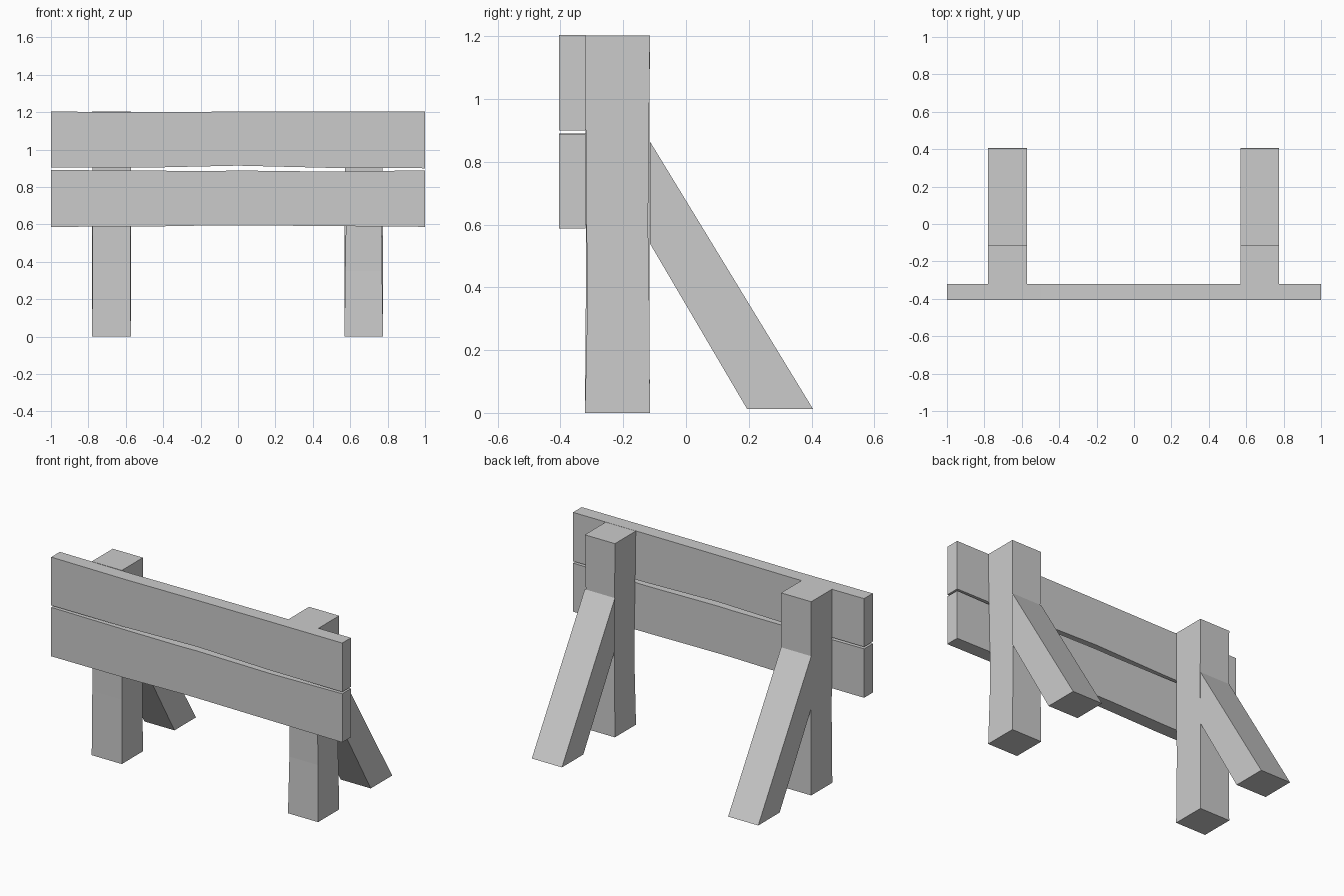
import bpy, bmesh

if "Cube" in bpy.data.objects:
    bpy.data.objects.remove(bpy.data.objects["Cube"])


def loft(name, rings):
    """Closed flat-faced solid through a row of four-cornered rings."""
    bm = bmesh.new()
    loops = [[bm.verts.new(p) for p in ring] for ring in rings]
    for a, b in zip(loops, loops[1:]):
        for i in range(4):
            j = (i + 1) % 4
            bm.faces.new((a[i], a[j], b[j], b[i]))
    bm.faces.new(loops[0])
    bm.faces.new(loops[-1])
    bmesh.ops.recalc_face_normals(bm, faces=bm.faces)
    mesh = bpy.data.meshes.new(name)
    bm.to_mesh(mesh)
    bm.free()
    obj = bpy.data.objects.new(name, mesh)
    bpy.context.collection.objects.link(obj)
    return obj


def plank(name, stations):
    # each station: x, bottom z, top z
    y0, y1 = -0.405, -0.32
    loft(name, [[(x, y0, b), (x, y1, b), (x, y1, t), (x, y0, t)]
                for x, b, t in stations])


def post(name, x0, x1, sections):
    # each section: z, then inset of the left, right, front and back sides
    y0, y1 = -0.322, -0.115
    loft(name, [[(x0 + l, y0 + f, z), (x1 - r, y0 + f, z),
                 (x1 - r, y1 - k, z), (x0 + l, y1 - k, z)]
                for z, l, r, f, k in sections])


def brace(name, x0, x1):
    profile = [(-0.115, 0.865), (-0.115, 0.54), (0.195, 0.012), (0.405, 0.012)]
    loft(name, [[(x, y, z) for y, z in profile] for x in (x0, x1)])


# Hand-cut backrest boards
plank("upper_board", [(-1, 0.903, 1.203), (-0.5, 0.903, 1.2),
                      (0, 0.914, 1.203), (0.5, 0.902, 1.204), (1, 0.9, 1.204)])
plank("lower_board", [(-1, 0.587, 0.891), (-0.5, 0.588, 0.887), (-0.1, 0.595, 0.886),
                      (0, 0.595, 0.888), (0.5, 0.591, 0.882), (1, 0.587, 0.889)])

# Slightly uneven posts
post("left_post", -0.78, -0.573, [(0, 0, 0, 0, 0), (0.4, 0.002, 0.002, 0.003, 0.002),
                                  (0.8, 0.002, 0, 0.002, 0.002), (1.203, 0, 0, 0, 0)])
post("right_post", 0.569, 0.776, [(0, 0, 0, 0, 0), (0.35, 0.004, 0.006, 0.008, 0.002),
                                  (0.6, 0.008, 0.008, 0.005, 0.006), (1.203, 0, 0, 0, 0)])

# Diagonal rear braces
brace("left_brace", -0.78, -0.573)
brace("right_brace", 0.569, 0.776)
